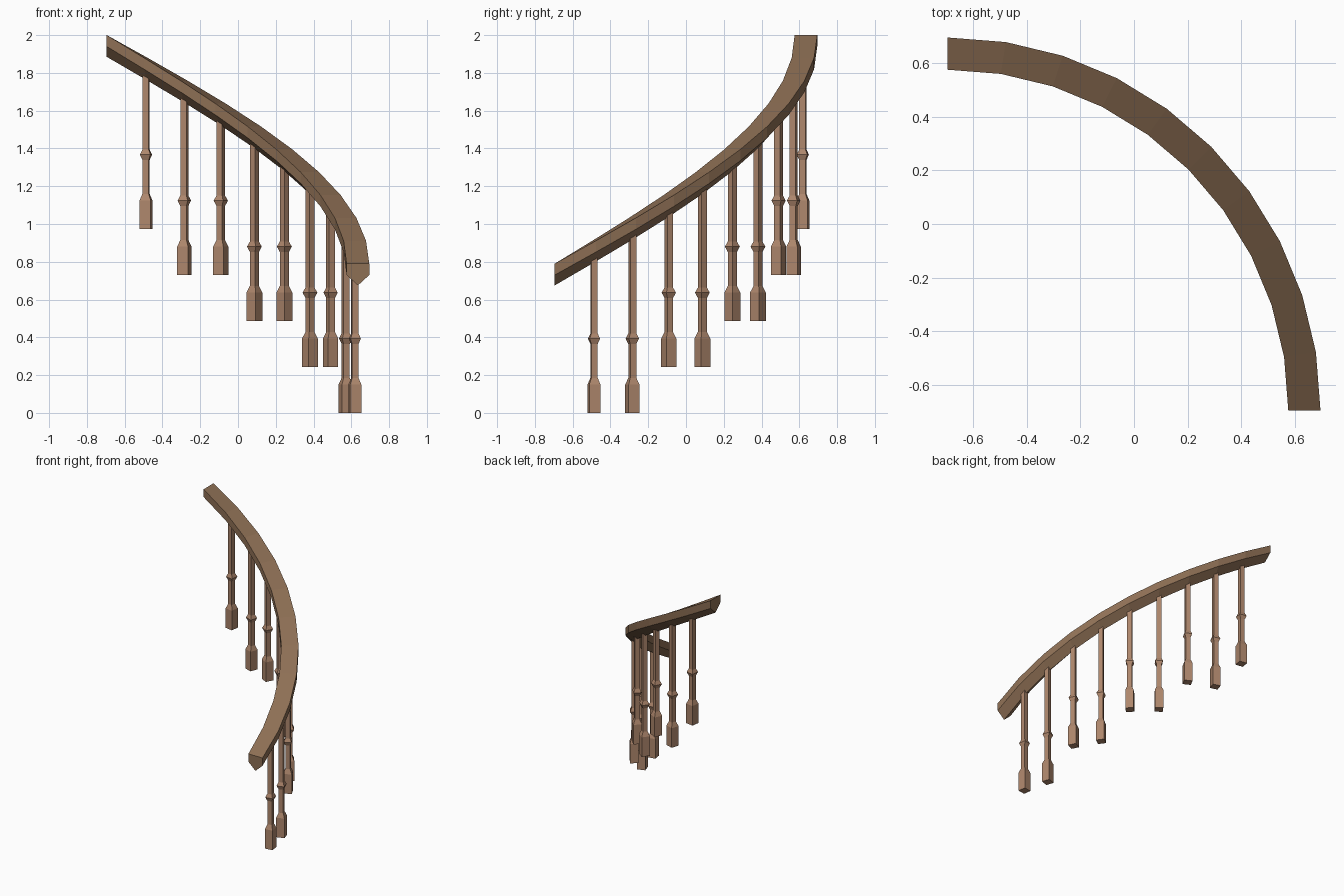
import bpy, bmesh, math
from mathutils import Matrix, Vector

if "Cube" in bpy.data.objects:
    bpy.data.objects.remove(bpy.data.objects["Cube"])

C = -0.695            # arc centre (x and y)
R = 1.33              # centreline radius
STEP = math.radians(9)
SEGS = 10
Z0, RISE = 0.79, 0.121   # rail top at the start, rise per segment


def material(name, rgb):
    m = bpy.data.materials.new(name)
    m.diffuse_color = (*rgb, 1)
    m.use_nodes = True
    m.node_tree.nodes["Principled BSDF"].inputs["Base Color"].default_value = m.diffuse_color
    return m


def loft(name, rings, mat):
    """Skin a stack of equal-sized rings and cap both ends."""
    bm = bmesh.new()
    loops = [[bm.verts.new(p) for p in ring] for ring in rings]
    for a, b in zip(loops, loops[1:]):
        n = len(a)
        for i in range(n):
            j = (i + 1) % n
            bm.faces.new((a[i], a[j], b[j], b[i]))
    bm.faces.new(loops[0])
    bm.faces.new(loops[-1])
    bmesh.ops.recalc_face_normals(bm, faces=bm.faces)
    me = bpy.data.meshes.new(name)
    bm.to_mesh(me)
    bm.free()
    me.materials.append(mat)
    ob = bpy.data.objects.new(name, me)
    bpy.context.collection.objects.link(ob)
    return ob


rail_wood = material("rail_wood", (0.27, 0.16, 0.09))
post_wood = material("baluster_wood", (0.42, 0.24, 0.15))

# Handrail: five-sided section (radial offset, height) swept up the helix
section = [(-0.06, 0), (0.06, 0), (0.06, -0.06), (0, -0.115), (-0.06, -0.06)]
rings = []
for k in range(SEGS + 1):
    c, s = math.cos(k * STEP), math.sin(k * STEP)
    rings.append([(C + (R + u) * c, C + (R + u) * s, Z0 + RISE * k + v)
                  for u, v in section])
loft("handrail", rings, rail_wood)

# Balusters: square posts with a base block and a collar, two per stair tread
profile = [(0.03, 0), (0.03, 0.15), (0.017, 0.185), (0.017, 0.365),
           (0.028, 0.393), (0.017, 0.42)]
corners = [(1, 1), (-1, 1), (-1, -1), (1, -1)]
for k in range(1, SEGS):
    base = 0.2435 * ((k - 1) // 2)
    top = Z0 + RISE * k - 0.08 - base
    spin = Matrix.Rotation(k * STEP, 4, 'Z')
    place = Matrix.Translation((C, C, base)) @ spin @ Matrix.Translation((R, 0, 0))
    rings = [[place @ Vector((w * x, w * y, z)) for x, y in corners]
             for w, z in profile + [(0.017, top)]]
    loft(f"baluster_{k}", rings, post_wood)
